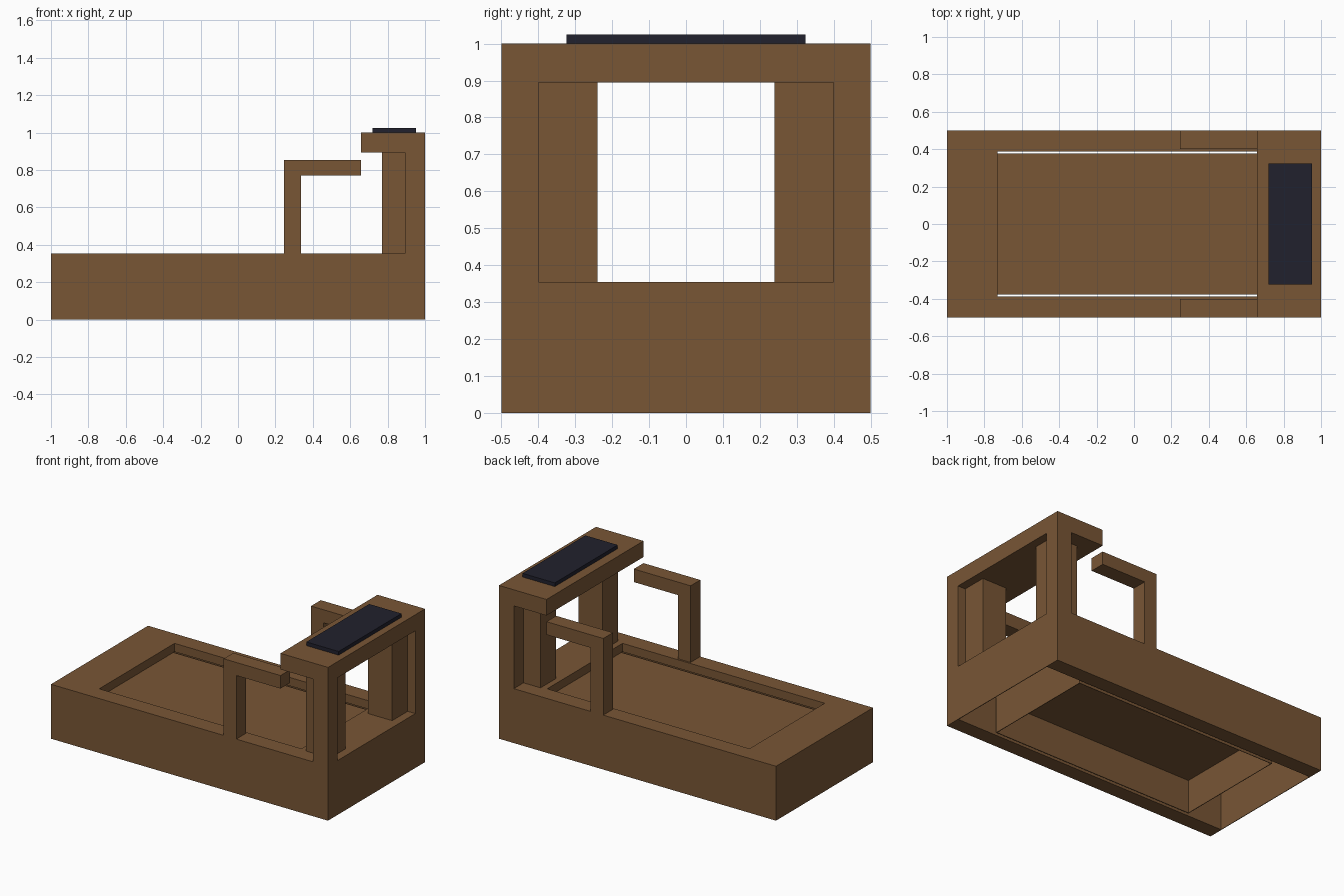
import bpy
import bmesh

if "Cube" in bpy.data.objects:
    bpy.data.objects.remove(bpy.data.objects["Cube"])


def material(name, rgb):
    m = bpy.data.materials.new(name)
    m.diffuse_color = (*rgb, 1.0)
    m.use_nodes = True
    m.node_tree.nodes["Principled BSDF"].inputs["Base Color"].default_value = m.diffuse_color
    return m


BROWN = material("brown_wood", (0.19, 0.093, 0.036))
DARK = material("dark_navy", (0.0152, 0.0152, 0.026))


def make(name, bm, mat):
    bmesh.ops.recalc_face_normals(bm, faces=bm.faces)
    me = bpy.data.meshes.new(name)
    bm.to_mesh(me)
    bm.free()
    me.materials.append(mat)
    ob = bpy.data.objects.new(name, me)
    bpy.context.collection.objects.link(ob)
    return ob


def box(name, x, y, z, mat=BROWN):
    """Box from (min, max) pairs."""
    bm = bmesh.new()
    bmesh.ops.create_cube(bm, size=1)
    for v in bm.verts:
        v.co = [r[0] if c < 0 else r[1] for c, r in zip(v.co, (x, y, z))]
    return make(name, bm, mat)


def side_prism(name, profile, y0, y1):
    """Extrude an x-z profile along y."""
    bm = bmesh.new()
    face = bm.faces.new([bm.verts.new((x, y0, z)) for x, z in profile])
    ext = bmesh.ops.extrude_face_region(bm, geom=[face])
    for g in ext["geom"]:
        if isinstance(g, bmesh.types.BMVert):
            g.co.y = y1
    return make(name, bm, BROWN)


def cut(target, cutter):
    cutter.hide_render = True
    mod = target.modifiers.new("cut", "BOOLEAN")
    mod.operation = "DIFFERENCE"
    mod.solver = "EXACT"
    mod.object = cutter
    bpy.context.view_layer.objects.active = target
    bpy.ops.object.modifier_apply(modifier=mod.name)
    bpy.data.objects.remove(cutter)


T = 0.004                      # thin sheet thickness
DECK, FLOOR, CEIL = 0.355, 0.30, 0.217

# Base: hollow from below, with an opening in its deck
base = box("base", (-1, 1), (-0.5, 0.5), (0, DECK))
cut(base, box("channel_cutter", (-1 + T, 1 - T), (-0.4, 0.4), (-0.5, FLOOR)))
cut(base, box("opening_cutter", (-0.73, 0.73), (-0.388, 0.388), (0.2, 0.6)))

# Sunken tray: floor slab above thin skirts that reach the ground
tray = box("tray", (-0.73, 0.73), (-0.377, 0.377), (0, FLOOR))
cut(tray, box("tray_cutter", (-0.73 + T, 0.73 - T), (-0.377 + T, 0.377 - T), (-0.5, CEIL)))

# Posts and arms on both sides
arm = [(0.247, DECK), (0.338, DECK), (0.338, 0.77), (0.657, 0.77),
       (0.657, 0.855), (0.247, 0.855)]
for s, side in ((-1, "front"), (1, "back")):
    def span(a, b):
        return tuple(sorted((s * a, s * b)))
    side_prism(side + "_arm", arm, *span(0.4, 0.5))
    box(side + "_outer_post", (0.893, 1), span(0.4, 0.5), (DECK, 0.895))
    box(side + "_inner_post", (0.77, 0.945), span(0.24, 0.4), (DECK, 0.895))

# Header beam and the pad on it
box("header", (0.657, 1), (-0.5, 0.5), (0.895, 1))
box("pad", (0.72, 0.953), (-0.324, 0.324), (1, 1.024), DARK)
